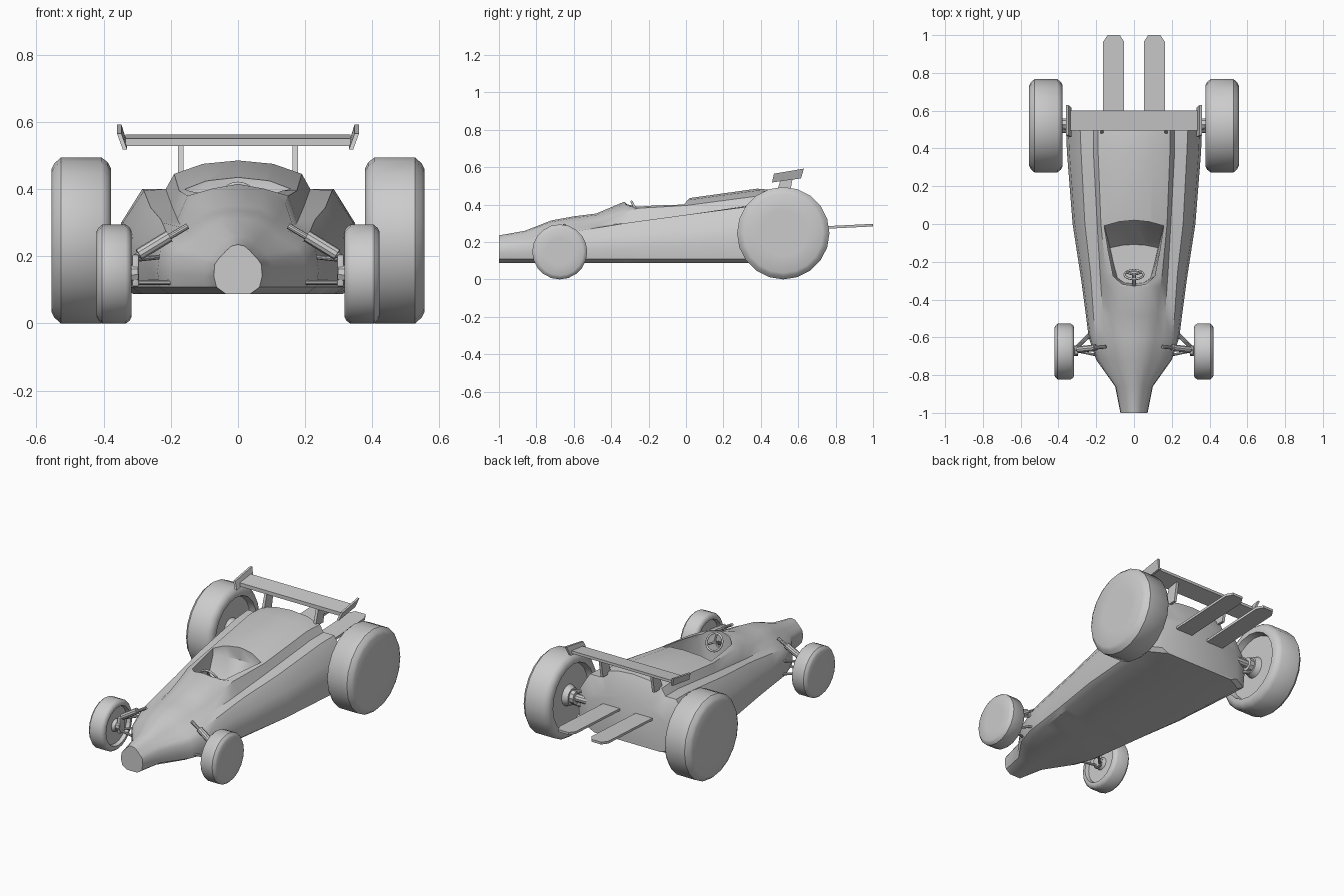
import bpy, bmesh, math
from mathutils import Vector, Matrix

if "Cube" in bpy.data.objects:
    bpy.data.objects.remove(bpy.data.objects["Cube"])


def loft(name, rings, mirror=False, angle=35, bevel=0):
    """Closed solid skinned through rings that have equal point counts."""
    bm = bmesh.new()
    vs = [[bm.verts.new(p) for p in r] for r in rings]
    n = len(rings[0])
    for a, b in zip(vs, vs[1:]):
        for i in range(n):
            j = (i + 1) % n
            bm.faces.new((a[i], a[j], b[j], b[i]))
    bm.faces.new(vs[0])
    bm.faces.new(vs[-1][::-1])
    bmesh.ops.recalc_face_normals(bm, faces=bm.faces)
    if bevel:
        bmesh.ops.bevel(bm, geom=bm.edges[:], offset=bevel, segments=2,
                        affect='EDGES', profile=0.5)
    me = bpy.data.meshes.new(name)
    bm.to_mesh(me)
    bm.free()
    ob = bpy.data.objects.new(name, me)
    bpy.context.collection.objects.link(ob)
    smooth(me, angle)
    if mirror:
        ob.modifiers.new("mirror", 'MIRROR')
    return ob


def smooth(me, angle):
    me.polygons.foreach_set("use_smooth", [True] * len(me.polygons))
    me.set_sharp_from_angle(angle=math.radians(angle))


def lathe_x(name, profile, y, z, seg=20):
    """Profile of (x, radius) spun about an x axis, mirrored to the far side."""
    rings = [[(x, y + r * math.cos(math.tau * i / seg), z + r * math.sin(math.tau * i / seg))
              for i in range(seg)] for x, r in profile]
    return loft(name, rings, True, 40)


def rod(name, p, q, r, mirror=True, seg=10):
    p, q = Vector(p), Vector(q)
    d = (q - p).normalized()
    u = d.orthogonal().normalized()
    v = d.cross(u)
    circ = [(u * math.cos(math.tau * i / seg) + v * math.sin(math.tau * i / seg)) * r
            for i in range(seg)]
    return loft(name, [[p + c for c in circ], [q + c for c in circ]], mirror)


def box(name, x0, x1, y0, y1, z0, z1, mirror=True, bevel=0):
    return loft(name, [[(x, y0, z0), (x, y1, z0), (x, y1, z1), (x, y0, z1)] for x in (x0, x1)],
                mirror, bevel=bevel)


# Body: y, bottom half width, side half width, side z, shoulder z,
# pod top x/z, groove x/z, tub ridge x/z, centre z
stations = [
    (-1.0, .035, .072, .14, .175, .06, .19, .05, .2, .035, .217, .235),
    (-.86, .06, .10, .14, .185, .085, .205, .07, .22, .05, .238, .26),
    (-.72, .15, .20, .15, .20, .175, .225, .13, .25, .09, .285, .315),
    (-.60, .20, .24, .155, .215, .205, .255, .15, .275, .11, .305, .337),
    (-.48, .22, .255, .16, .225, .215, .275, .165, .285, .125, .32, .352),
    (-.33, .24, .275, .165, .24, .225, .30, .175, .30, .14, .36, .415),
    (-.26, .25, .285, .17, .245, .23, .31, .18, .31, .15, .38, .40),
    (0.0, .285, .325, .18, .265, .26, .345, .195, .345, .175, .395, .432),
    (.38, .31, .355, .19, .30, .28, .395, .215, .40, .19, .445, .485),
    (.50, .31, .36, .20, .30, .285, .40, .215, .40, .19, .44, .475),
    (.55, .22, .27, .20, .27, .22, .32, .17, .325, .14, .34, .365),
]


def section(y, wb, w, zm, zs, xp, zp, xv, zv, xr, zr, zt):
    half = [(wb, .087), (w - .008, .108), (w, zm), (w * .965, zs), (xp, zp), (xv, zv), (xr, zr),
            (xr * .55, zr + (zt - zr) * .75)]
    pts = [(0, .087)] + half + [(0, zt)] + [(-x, z) for x, z in half[::-1]]
    return [(x, y, z) for x, z in pts]


body = loft("body", [section(*s) for s in stations])

# Cockpit opening, cut with a tapered plan outline
half = [(.065, -.318), (.11, -.275), (.135, -.15), (.158, -.01), (.08, .012)]
plan = [(0, -.328)] + half + [(0, .02)] + [(-x, y) for x, y in half[::-1]]
cutter = loft("cockpit_cutter", [[(x * .8, y * .6 - .12, .2) for x, y in plan],
                                 [(x, y, .36) for x, y in plan],
                                 [(x, y, .6) for x, y in plan]])
cut = body.modifiers.new("cockpit", 'BOOLEAN')
cut.operation = 'DIFFERENCE'
cut.solver = 'EXACT'
cut.object = cutter
deps = bpy.context.evaluated_depsgraph_get()
carved = bpy.data.meshes.new_from_object(body.evaluated_get(deps))
body.modifiers.clear()
body.data = carved
smooth(carved, 38)
cutter.hide_render = True
cutter.hide_viewport = True
bpy.data.objects.remove(cutter)

# Steering wheel, spokes and column
tilt = math.radians(62)
centre = Vector((0, -.268, .372))
bpy.ops.mesh.primitive_torus_add(major_radius=.05, minor_radius=.006, major_segments=20,
                                 minor_segments=8, location=centre, rotation=(-tilt, 0, 0))
ring = bpy.context.object
ring.name = "steering_wheel"
smooth(ring.data, 60)
spin = Matrix.Rotation(-tilt, 3, 'X')
for k in range(3):
    a = math.radians(90 + 120 * k) + math.pi
    rod(f"steering_spoke_{k}", centre,
        centre + spin @ Vector((math.cos(a), math.sin(a), 0)) * .05, .006, False, 6)
rod("steering_column", centre, centre + spin @ Vector((0, 0, -.09)), .01, False)


# Wheels: rounded tyre, flat outer disc, recessed inner face with hub
def wheel(name, x0, x1, R, y, seg):
    w = x1 - x0
    prof = [(x1, R * .5), (x1, R * .86), (x1 - w * .05, R * .93), (x1 - w * .16, R),
            (x0 + w * .16, R), (x0 + w * .05, R * .94), (x0, R * .87), (x0, R * .78),
            (x0 + w * .2, R * .74), (x0 + w * .2, R * .25), (x0 + w * .02, R * .2)]
    lathe_x(name, prof, y, R, seg)


wheel("rear_wheels", .378, .555, .247, .52, 20)
wheel("front_wheels", .317, .421, .147, -.675, 20)

# Rear axles and links
rod("rear_axles", (.2, .52, .247), (.42, .52, .247), .022)
rod("rear_hubs", (.355, .52, .247), (.395, .52, .247), .04)
rod("rear_upper_links", (.24, .46, .30), (.385, .52, .275), .011)
rod("rear_lower_links", (.24, .46, .17), (.385, .52, .21), .011)

# Front suspension: upright, stub axle, damper and lower wishbone
box("front_uprights", .295, .315, -.69, -.645, .11, .205, bevel=.005)
rod("front_stub_axles", (.30, -.67, .15), (.345, -.675, .147), .028)
rod("front_dampers", (.205, -.655, .26), (.295, -.665, .205), .018)
rod("front_damper_rods", (.15, -.65, .29), (.31, -.667, .195), .009)
rod("front_wishbone_fore", (.17, -.70, .122), (.315, -.67, .122), .007)
rod("front_wishbone_aft", (.215, -.56, .125), (.315, -.66, .122), .007)
rod("front_upper_links", (.21, -.57, .20), (.305, -.66, .19), .007)

# Rear wing: plank, struts and flared end plates
loft("wing_plank", [[(x, .495, .528), (x, .60, .546), (x, .60, .562), (x, .495, .55)]
                    for x in (-.335, .335)])
loft("wing_struts", [[(x, .475, .43), (x, .55, .43), (x, .57, .54), (x, .505, .532)]
                     for x in (.162, .178)], True)
lower = [(.46, .518), (.615, .54)]
upper = [(.63, .592), (.47, .565)]
loft("wing_end_plates", [[(.33 + t, y, z) for y, z in lower] + [(.347 + t, y, z) for y, z in upper]
                         for t in (0, .013)], True)

# Flat exhausts with chamfered tips, rising slightly to the rear
outline = [(.052, .45), (.052, .965), (.075, 1.0), (.14, 1.0), (.163, .965), (.163, .45)]
loft("exhausts", [[(x, y, .233 + .05 * y + t) for x, y in outline] for t in (0, .014)], True)
